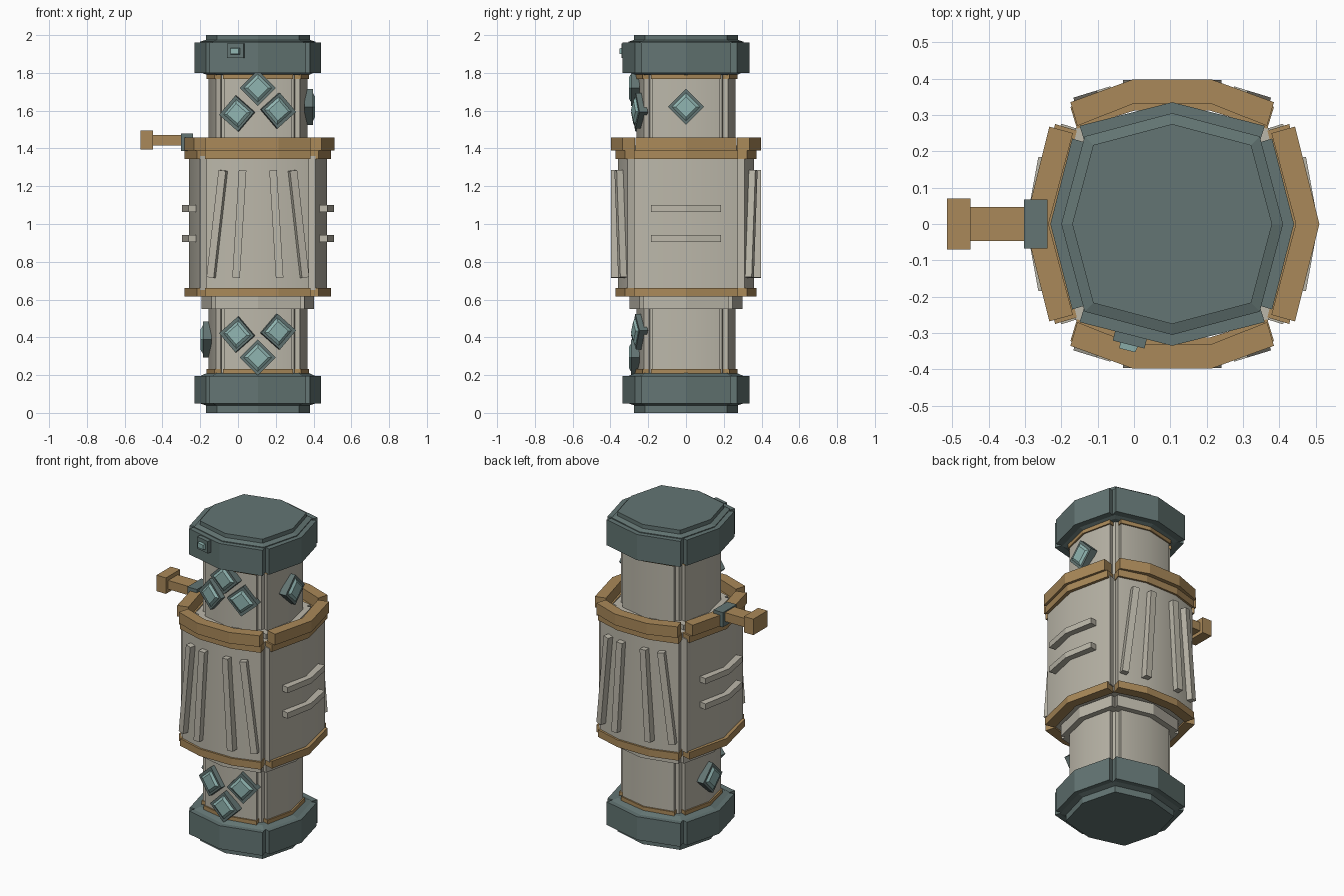
import bpy, bmesh
from math import radians, atan2
from mathutils import Matrix, Vector

cube = bpy.data.objects.get("Cube")
if cube:
    bpy.data.objects.remove(cube)

CX = 0.105  # the tube axis


def material(name, r, g, b):
    m = bpy.data.materials.new(name)
    m.use_nodes = True
    m.diffuse_color = (r, g, b, 1)
    bsdf = m.node_tree.nodes["Principled BSDF"]
    bsdf.inputs["Base Color"].default_value = (r, g, b, 1)
    bsdf.inputs["Roughness"].default_value = 0.7
    return m


GREEN = material("dark green metal", 0.125, 0.178, 0.172)
CREAM = material("warm cream", 0.50, 0.475, 0.40)
BRONZE = material("bronze", 0.40, 0.25, 0.10)
GLASS = material("pale teal glass", 0.28, 0.46, 0.44)


def finish(name, bm, mat, smooth=False):
    bmesh.ops.recalc_face_normals(bm, faces=bm.faces)
    me = bpy.data.meshes.new(name)
    bm.to_mesh(me)
    bm.free()
    me.materials.append(mat)
    ob = bpy.data.objects.new(name, me)
    bpy.context.collection.objects.link(ob)
    if smooth:
        bpy.ops.object.select_all(action='DESELECT')
        ob.select_set(True)
        bpy.context.view_layer.objects.active = ob
        bpy.ops.object.shade_smooth_by_angle(angle=radians(30))
    return ob


def side_matrix(k):
    return Matrix.Translation((CX, 0, 0)) @ Matrix.Rotation(radians(90 * k), 4, 'Z')


def core(name, mat, rings):
    """Eight-sided solid through (apex radius, height) rings."""
    bm = bmesh.new()
    loops = []
    for r, z in rings:
        d = 0.79 * r
        pts = [(0, -r), (d, -d), (r, 0), (d, d), (0, r), (-d, d), (-r, 0), (-d, -d)]
        loops.append([bm.verts.new((CX + x, y, z)) for x, y in pts])
    for a, b in zip(loops, loops[1:]):
        for i in range(8):
            j = (i + 1) % 8
            bm.faces.new((a[i], a[j], b[j], b[i]))
    bm.faces.new(loops[0])
    bm.faces.new(loops[-1])
    return finish(name, bm, mat)


def panel(name, mat, k, half, thick, z0, z1, smooth=False):
    """Bent plate on side k; half is its outline (sideways, outward) from the middle to one end."""
    outer = [(-u, r) for u, r in reversed(half) if u > 0] + list(half)
    inner = [(u * (1 - 0.35 * thick / r), r - thick) for u, r in outer]
    bm = bmesh.new()
    rows = [[bm.verts.new((u, -r, z)) for u, r in line]
            for line, z in ((outer, z0), (outer, z1), (inner, z1), (inner, z0))]
    for n in range(4):
        a, b = rows[n], rows[(n + 1) % 4]
        for i in range(len(outer) - 1):
            bm.faces.new((a[i], a[i + 1], b[i + 1], b[i]))
    for i in (0, -1):
        bm.faces.new([row[i] for row in rows])
    bm.transform(side_matrix(k))
    return finish(name, bm, mat, smooth)


SIDES = ("front", "left", "back", "right")


def panels(name, mat, front, side, thick, z0, z1, smooth=False):
    for k in range(4):
        panel(f"{SIDES[k]}_{name}", mat, k, side if k % 2 else front, thick, z0, z1, smooth)


def block(name, mat, k, size, u, r, z, tilt=0, roll=0, taper=1.0):
    """Box on side k, with its outer face scaled by taper."""
    bm = bmesh.new()
    bmesh.ops.create_cube(bm, size=1)
    for v in bm.verts:
        s = taper if v.co.y < 0 else 1
        v.co = Vector((v.co.x * size[0] * s, v.co.y * size[1], v.co.z * size[2] * s))
    bm.transform(side_matrix(k) @ Matrix.Translation((u, -r, z))
                 @ Matrix.Rotation(radians(tilt), 4, 'Z') @ Matrix.Rotation(roll, 4, 'Y'))
    return finish(name, bm, mat)


# End caps: stepped core wrapped by four bent plates
cap_front = [(0, 0.335), (0.255, 0.27)]
cap_side = [(0, 0.335), (0.235, 0.275)]
core("lower_cap_core", GREEN, [(0.275, 0), (0.275, 0.04), (0.305, 0.05), (0.305, 0.195), (0.272, 0.21)])
core("upper_cap_core", GREEN, [(0.272, 1.79), (0.305, 1.805), (0.305, 1.965), (0.275, 1.975), (0.275, 2)])
panels("lower_cap_plate", GREEN, cap_front, cap_side, 0.05, 0.05, 0.195)
panels("upper_cap_plate", GREEN, cap_front, cap_side, 0.05, 1.80, 1.96)

# Necks with bronze trim
neck = [(0, 0.262), (0.178, 0.222)]
trim = [(0, 0.272), (0.185, 0.229)]
for name, z0, z1, t0 in (("lower", 0.2, 0.6, 0.205), ("upper", 1.36, 1.8, 1.768)):
    core(f"{name}_neck_core", CREAM, [(0.242, z0), (0.242, z1)])
    panels(f"{name}_neck_panel", CREAM, neck, neck, 0.04, z0, z1, True)
    panels(f"{name}_neck_trim", BRONZE, trim, trim, 0.06, t0, t0 + 0.027)

# Collars where the necks enter the body
collar = [(0, 0.298), (0.225, 0.246)]
for name, z0, z1 in (("lower", 0.55, 0.62), ("upper", 1.37, 1.415)):
    core(f"{name}_collar_core", CREAM, [(0.282, z0), (0.282, z1)])
    panels(f"{name}_collar", CREAM, collar, collar, 0.04, z0, z1)

# Main body
core("body_core", CREAM, [(0.335, 0.625), (0.335, 1.385)])
panels("body_panel", CREAM, [(0, 0.36), (0.11, 0.36), (0.272, 0.31)],
       [(0, 0.365), (0.276, 0.305)], 0.04, 0.65, 1.36, True)

# Bronze rings
band_front = [(0, 0.372), (0.11, 0.372), (0.28, 0.322)]
band_side = [(0, 0.387), (0.275, 0.322)]
panels("lower_band", BRONZE, band_front, band_side, 0.06, 0.615, 0.66)
panels("upper_band", BRONZE, band_front, band_side, 0.06, 1.345, 1.388)
panels("rim", BRONZE, [(0, 0.397), (0.11, 0.397), (0.28, 0.335)],
       [(0, 0.405), (0.268, 0.338)], 0.065, 1.388, 1.457)

# Slanted ribs on the front and back, grip rails on the sides
for k in (0, 2):
    for s in (-1, 1):
        for label, top, low, r, tilt in (("inner", 0.081, 0.115, 0.375, 0),
                                         ("outer", 0.182, 0.248, 0.343, 17)):
            lean = atan2(low - top, 0.56)
            block(f"{SIDES[k]}_{label}_rib", CREAM, k, (0.04, 0.042, 0.57),
                  s * (top + low) / 2, r, 1.0, s * tilt, -s * lean)
for k in (1, 3):
    for z in (0.905, 1.064):
        panel(f"{SIDES[k]}_grip_rail", CREAM, k, [(0, 0.402), (0.185, 0.368)], 0.06, z, z + 0.036)


# Diamond crystals in dark frames
def crystal(k, u, z, roll=0):
    tilt = 13 if u > 0 else -13 if u < 0 else 0
    r = 0.262 - 0.225 * abs(u)
    turn = radians(45 + roll)
    block("crystal_frame", GREEN, k, (0.134, 0.045, 0.134), u, r + 0.007, z, tilt, turn)
    block("crystal_glass", GLASS, k, (0.106, 0.012, 0.106), u * 1.02, r + 0.035, z, tilt, turn, 0.72)


for u, z, roll in ((0, 1.72, 0), (-0.108, 1.585, -4), (0.106, 1.60, 4),
                   (0, 0.293, 0), (-0.108, 0.415, 4), (0.106, 0.43, -4)):
    crystal(0, u, z, roll)
crystal(1, 0, 1.62)
crystal(3, 0, 0.388)

# Button on the upper cap
block("button_base", GREEN, 0, (0.09, 0.04, 0.075), -0.115, 0.312, 1.917, -14)
block("button_glass", GLASS, 0, (0.055, 0.026, 0.036), -0.12, 0.335, 1.915, -14, 0, 0.8)

# Side lever
block("lever_clip", GREEN, 3, (0.135, 0.065, 0.092), 0, 0.375, 1.432)
block("lever_shaft", BRONZE, 3, (0.094, 0.17, 0.055), 0, 0.48, 1.443)
block("lever_knob", BRONZE, 3, (0.14, 0.065, 0.1), 0, 0.5875, 1.445)
